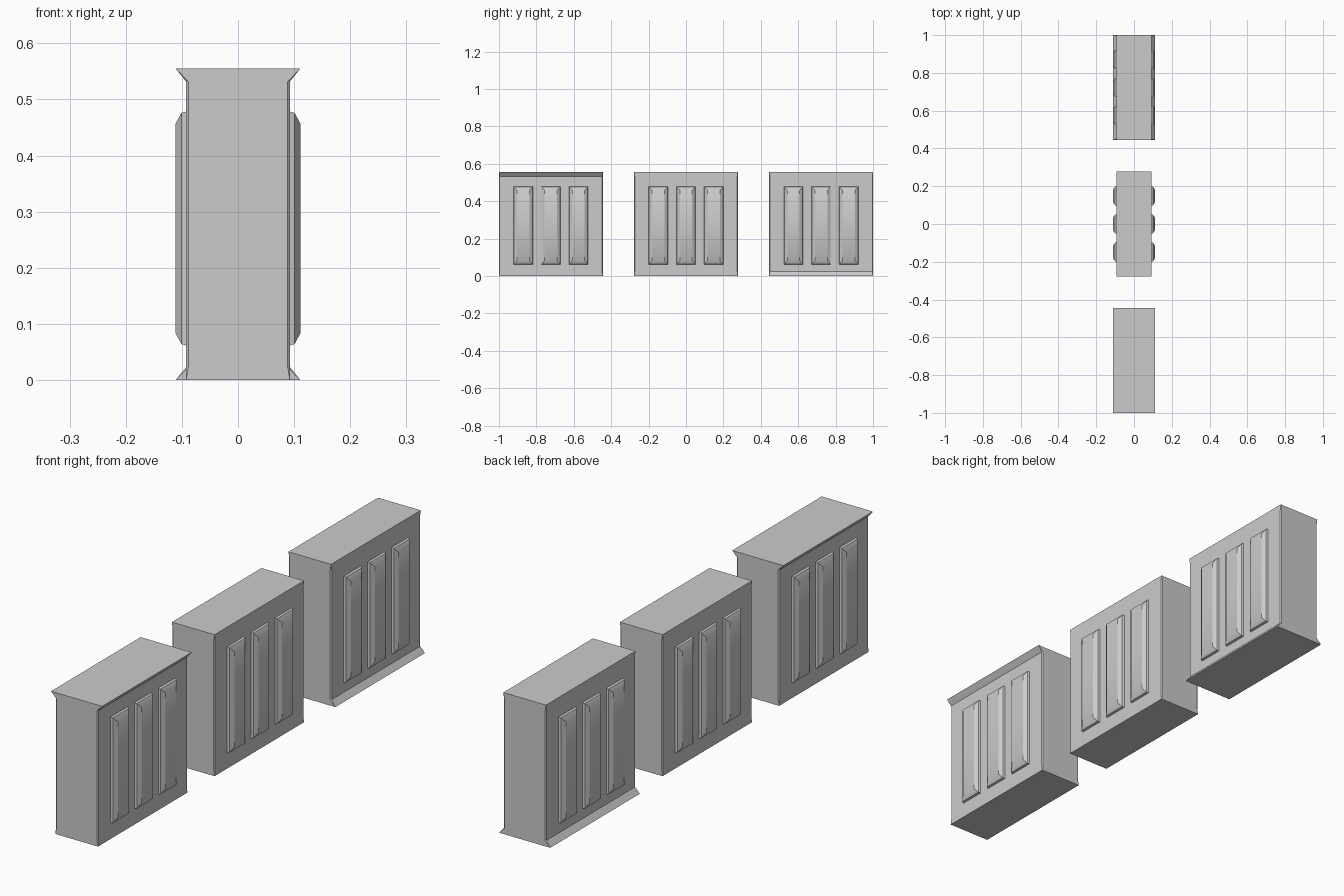
import bpy, bmesh

if "Cube" in bpy.data.objects:
    bpy.data.objects.remove(bpy.data.objects["Cube"])

L, H = 0.555, 0.555      # block length and height
W = 0.0925               # half thickness of the wall
C = 0.004                # vertical corner chamfer
FLARE = 0.111            # half thickness at a flared edge


def loft(name, rings):
    """Skin a stack of equal-length point rings and cap both ends."""
    bm = bmesh.new()
    rows = [[bm.verts.new(p) for p in ring] for ring in rings]
    n = len(rows[0])
    for a, b in zip(rows, rows[1:]):
        for i in range(n):
            j = (i + 1) % n
            bm.faces.new((a[i], a[j], b[j], b[i]))
    bm.faces.new(rows[0][::-1])
    bm.faces.new(rows[-1])
    # collapse doubled corners of the square-cornered rings into triangles
    bmesh.ops.remove_doubles(bm, verts=bm.verts, dist=1e-5)
    bmesh.ops.recalc_face_normals(bm, faces=bm.faces)
    mesh = bpy.data.meshes.new(name)
    bm.to_mesh(mesh)
    bm.free()
    obj = bpy.data.objects.new(name, mesh)
    bpy.context.collection.objects.link(obj)
    return obj


def outline(w, c, z):
    h = L / 2
    return [(w - c, -h, z), (w, -h + c, z), (w, h - c, z), (w - c, h, z),
            (-w + c, h, z), (-w, h - c, z), (-w, -h + c, z), (-w + c, -h, z)]


def wall_block(name, y, bottom, top):
    obj = loft(name, [outline(bottom, 0, 0), outline(W, C, 0.023),
                      outline(W, C, H - 0.023), outline(top, 0, H)])
    obj.location.y = y


def raised_panel(name, y, side):
    # (distance from centre, half width, half height)
    steps = [(0.09, 0.052, 0.209), (0.101, 0.049, 0.206), (FLARE, 0.033, 0.187)]
    zc = 0.27
    obj = loft(name, [[(side * x, y - w, zc - h), (side * x, y + w, zc - h),
                       (side * x, y + w, zc + h), (side * x, y - w, zc + h)]
                      for x, w, h in steps])
    bpy.ops.object.select_all(action='DESELECT')
    obj.select_set(True)
    bpy.context.view_layer.objects.active = obj
    bpy.ops.object.shade_smooth_by_angle(angle=0.55)


# Three blocks: flared top, plain, flared base
blocks = [("wall_flared_top", -1 + L / 2, W, FLARE),
          ("wall_plain", 0, W, W),
          ("wall_flared_base", 1 - L / 2, FLARE, W)]
for name, y, bottom, top in blocks:
    wall_block(name, y, bottom, top)
    # Three raised panels on each long side
    for i in (-1, 0, 1):
        for side, label in ((-1, "left"), (1, "right")):
            raised_panel(f"{name}_panel_{label}_{i + 2}", y + i * 0.148, side)
